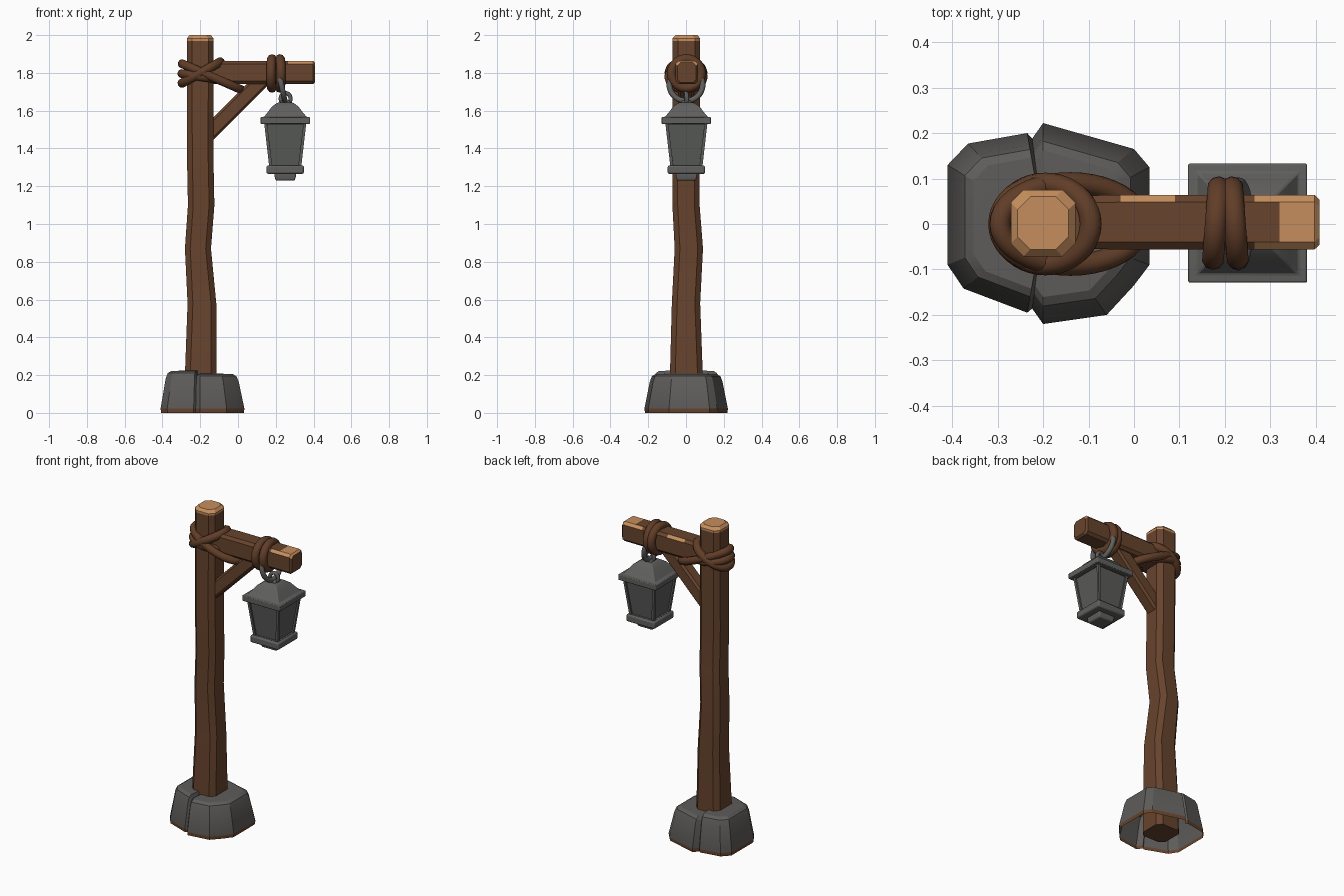
import bpy, bmesh, math
from mathutils import Vector

if "Cube" in bpy.data.objects:
    bpy.data.objects.remove(bpy.data.objects["Cube"])


def mat(name, rgb):
    m = bpy.data.materials.new(name)
    m.diffuse_color = (*rgb, 1)
    m.use_nodes = True
    m.node_tree.nodes["Principled BSDF"].inputs["Base Color"].default_value = m.diffuse_color
    return m


WOOD = mat("brown wood", (0.135, 0.057, 0.026))
CUT = mat("pale cut wood", (0.56, 0.27, 0.11))
ROPE = mat("rope brown", (0.118, 0.047, 0.021))
STONE = mat("grey stone", (0.112, 0.108, 0.104))
METAL = mat("grey metal", (0.117, 0.116, 0.113))
PANE = mat("lantern pane", (0.102, 0.106, 0.100))


def finish(name, bm, mats, angle=25, bevel=0):
    bmesh.ops.recalc_face_normals(bm, faces=bm.faces)
    me = bpy.data.meshes.new(name)
    bm.to_mesh(me)
    bm.free()
    for m in mats:
        me.materials.append(m)
    ob = bpy.data.objects.new(name, me)
    bpy.context.collection.objects.link(ob)
    if bevel:
        b = ob.modifiers.new("bevel", "BEVEL")
        b.width, b.segments = bevel, 2
    bpy.ops.object.select_all(action="DESELECT")
    ob.select_set(True)
    bpy.context.view_layer.objects.active = ob
    bpy.ops.object.shade_smooth_by_angle(angle=math.radians(angle))
    return ob


def loft(rings, cap_start=True, cap_end=True):
    """Skin a list of equal-length point rings."""
    bm = bmesh.new()
    vs = [[bm.verts.new(p) for p in r] for r in rings]
    n = len(vs[0])
    for a, b in zip(vs, vs[1:]):
        for i in range(n):
            j = (i + 1) % n
            bm.faces.new((a[i], a[j], b[j], b[i]))
    if cap_start:
        bm.faces.new(vs[0][::-1])
    if cap_end:
        bm.faces.new(vs[-1])
    bm.normal_update()
    bmesh.ops.recalc_face_normals(bm, faces=bm.faces)
    return bm


def octagon(hx, hy, c):
    """Square with chamfered corners."""
    return [(hx, -hy + c), (hx, hy - c), (hx - c, hy), (-hx + c, hy),
            (-hx, hy - c), (-hx, -hy + c), (-hx + c, -hy), (hx - c, -hy)]


def loop(name, centre, u, v, r, m, steps=40):
    """Closed elliptical tube spanned by half-axes u and v."""
    c, u, v = Vector(centre), Vector(u), Vector(v)
    w = u.cross(v).normalized()
    rings = []
    for i in range(steps + 1):
        t = 2 * math.pi * i / steps
        p = c + u * math.cos(t) + v * math.sin(t)
        tan = (v * math.cos(t) - u * math.sin(t)).normalized()
        out = tan.cross(w)
        rings.append([p + (out * math.cos(a) + w * math.sin(a)) * r
                      for a in (2 * math.pi * k / 10 for k in range(10))])
    bm = loft(rings, False, False)
    bmesh.ops.remove_doubles(bm, verts=bm.verts, dist=1e-5)
    finish(name, bm, [m], 60)


# Crooked post with a pale cut top: z, centre x, centre y, half x, half y
post = [(0.01, -0.20, 0.0, 0.085, 0.087), (0.2, -0.198, 0.002, 0.083, 0.087),
        (0.58, -0.191, 0.0, 0.076, 0.075), (0.87, -0.212, 0.015, 0.069, 0.075),
        (1.1, -0.195, 0.0, 0.07, 0.072), (1.35, -0.2, 0.0, 0.07, 0.072),
        (1.97, -0.2, 0.002, 0.071, 0.073), (1.983, -0.2, 0.002, 0.071, 0.073),
        (2.0, -0.2, 0.002, 0.056, 0.058)]
bm = loft([[(cx + x, cy + y, z) for x, y in octagon(hx, hy, 0.028)]
           for z, cx, cy, hx, hy in post])
for f in bm.faces:
    f.material_index = int(f.calc_center_median().z > 1.972)
finish("post", bm, [WOOD, CUT])

# Cross beam with worn pale patches on the upper side
bm = loft([[(x, 0.004 + y, 1.802 + z) for y, z in octagon(0.06 - s, 0.062 - s, 0.016)]
           for x, s in [(-0.16, 0.002), (-0.03, 0), (0.09, 0), (0.265, 0),
                        (0.32, 0), (0.397, 0), (0.408, 0.01)]])
for f in bm.faces:
    c, n = f.calc_center_median(), f.normal
    tip = n.z > 0.3 and c.x > (0.3 if n.z > 0.9 else 0.266)
    patch = 0.3 < n.z < 0.9 and n.y > 0.3 and -0.03 < c.x < 0.09
    f.material_index = int(tip or patch)
finish("cross_beam", bm, [WOOD, CUT])

# Diagonal brace
d, n = Vector((1, 0, 1)).normalized(), Vector((-1, 0, 1)).normalized()
bm = loft([[Vector((-0.06, 0, 1.575)) + d * s + n * a + Vector((0, b, 0))
            for a, b in octagon(0.042, 0.042, 0.012)] for s in (-0.14, 0.27)])
finish("brace", bm, [WOOD])

# Rope lashing around the post and beam
loop("post_rope_long", (-0.14, 0, 1.78), (0.155, 0, -0.068), (0, 0.09, 0), 0.024, ROPE)
loop("post_rope_cross", (-0.195, 0, 1.802), (0.1, 0, 0.056), (0, 0.088, 0), 0.025, ROPE)
loop("post_rope_flat", (-0.197, 0, 1.78), (0.1, 0, -0.016), (0, 0.085, 0), 0.024, ROPE)
for i, x in enumerate((0.18, 0.222)):
    loop(f"beam_rope_{i + 1}", (x, 0.002, 1.797), (0.006 * (1 - 2 * i), 0.078, 0),
         (0, 0, 0.077), 0.025, ROPE)

# Metal rings carrying the lantern
loop("hanging_ring", (0.23, 0, 1.737), (0, 0.088, 0), (-0.018, 0, 0.085), 0.015, METAL)
loop("lantern_eye", (0.252, 0, 1.663), (0.026, 0.004, 0), (0, 0, 0.03), 0.011, METAL)


def square_stack(name, levels, bevel=0.006):
    bm = loft([[(0.25 + sx * h, 0.002 + sy * h, z) for sx, sy in
                ((1, -1), (1, 1), (-1, 1), (-1, -1))] for z, h in levels])
    return finish(name, bm, [METAL], 30, bevel)


# Lantern roof, bottom rim and foot
square_stack("lantern_roof", [(1.53, 0.131), (1.565, 0.131), (1.568, 0.112),
                              (1.595, 0.09), (1.622, 0.07), (1.642, 0.042)], 0.004)
square_stack("lantern_knob", [(1.635, 0.03), (1.655, 0.022)], 0.004)
square_stack("lantern_rim", [(1.265, 0.099), (1.31, 0.099)], 0.009)
square_stack("lantern_foot", [(1.23, 0.05), (1.25, 0.056), (1.275, 0.056)])

# Lantern body: tapered box whose four sides have inset panes
bm = loft([[(0.25 + sx * h, 0.002 + sy * h, z) for sx, sy in
            ((1, -1), (1, 1), (-1, 1), (-1, -1))] for z, h in ((1.295, 0.084), (1.54, 0.112))])
sides = [f for f in bm.faces if abs(f.normal.z) < 0.5]
bmesh.ops.inset_individual(bm, faces=sides, thickness=0.022, depth=0)
bm.normal_update()
for f in sides:
    f.material_index = 1
    nrm = f.normal.copy()
    ext = bmesh.ops.extrude_discrete_faces(bm, faces=[f])["faces"][0]
    bmesh.ops.translate(bm, verts=ext.verts, vec=-nrm * 0.01)
finish("lantern_body", bm, [METAL, PANE])

# Stone footing: open-bottomed shell with a seam notch front and back
outline = [(-0.41, -0.09), (-0.375, -0.142), (-0.235, -0.195), (-0.224, -0.186),
           (-0.2, -0.22), (-0.06, -0.2), (0.0, -0.135), (0.034, -0.09), (0.034, 0.125),
           (0.0, 0.165), (-0.2, 0.222), (-0.224, 0.188), (-0.235, 0.2),
           (-0.365, 0.177), (-0.41, 0.13)]
rings = []
for z, s in [(0.0, 0.985), (0.022, 1), (0.17, 0.87), (0.198, 0.82), (0.21, 0.73), (0.212, 0.4)]:
    ring = []
    for x, y in outline:
        lift = (0.012 if x < -0.23 else -0.012 if x == -0.224 else -0.004) if z > 0.1 else 0
        ring.append((-0.2 + (x + 0.2) * s, y * s, z + lift))
    rings.append(ring)
bm = loft(rings, cap_start=False)
for f in bm.faces:
    f.material_index = int(f.calc_center_median().z < 0.02)
finish("stone_footing", bm, [STONE, WOOD], 22)
